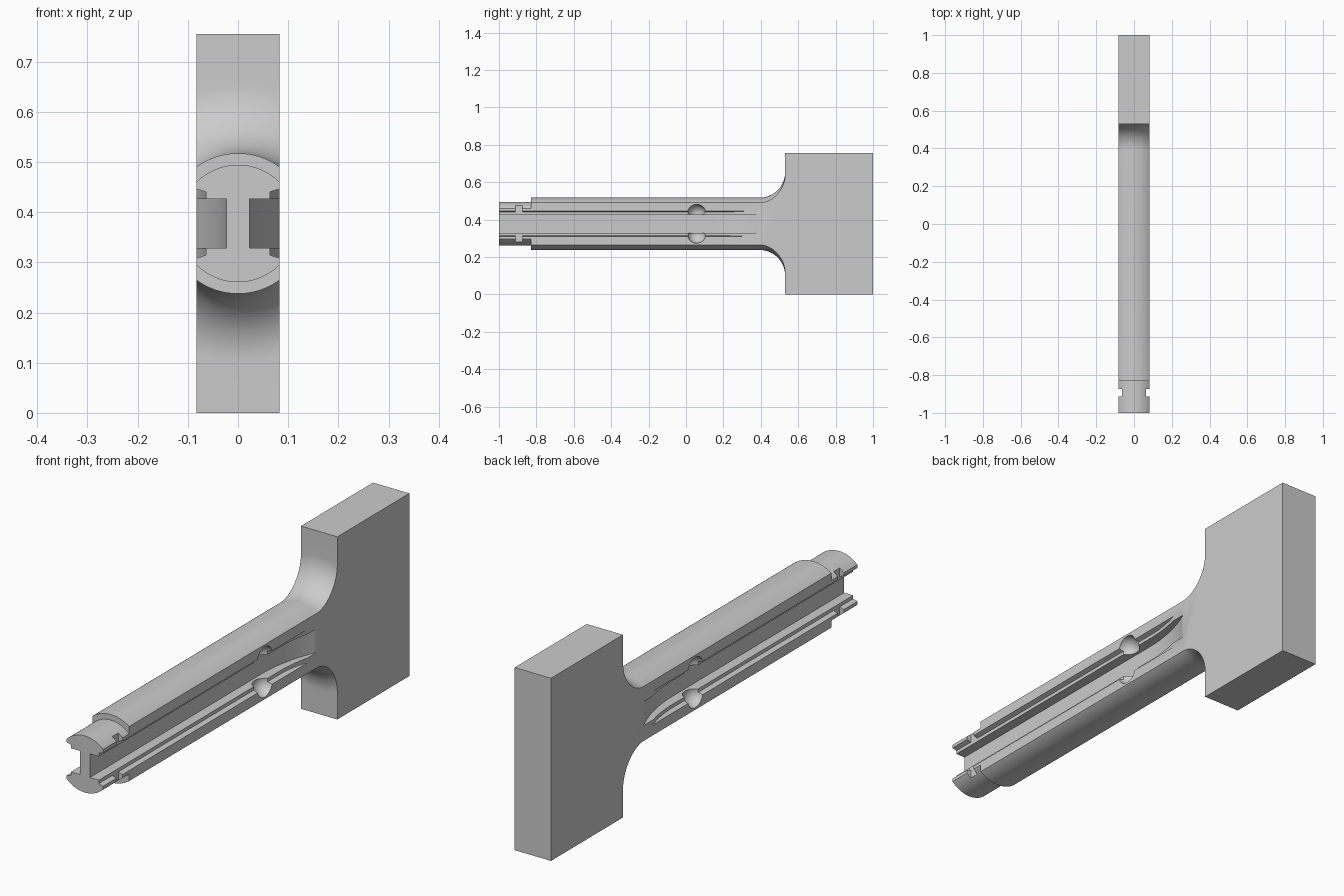
import bpy, bmesh, math
from mathutils import Matrix

if "Cube" in bpy.data.objects:
    bpy.data.objects.remove(bpy.data.objects["Cube"], do_unlink=True)

MID = 0.3775     # height of the shaft axis
HALF = 0.083     # half thickness of the whole part

steel = bpy.data.materials.new("light_grey")
steel.use_nodes = True
grey = (0.6, 0.6, 0.6, 1)
steel.diffuse_color = grey
steel.node_tree.nodes["Principled BSDF"].inputs["Base Color"].default_value = grey


def finish(name, bm):
    bmesh.ops.recalc_face_normals(bm, faces=bm.faces)
    mesh = bpy.data.meshes.new(name)
    bm.to_mesh(mesh)
    bm.free()
    mesh.materials.append(steel)
    ob = bpy.data.objects.new(name, mesh)
    bpy.context.collection.objects.link(ob)
    return ob


def box(name, x, y, z):
    bm = bmesh.new()
    size = [b - a for a, b in (x, y, z)]
    mid = [(a + b) / 2 for a, b in (x, y, z)]
    bmesh.ops.create_cube(bm, size=1, matrix=Matrix.Translation(mid) @ Matrix.Diagonal((*size, 1)))
    return finish(name, bm)


def revolve(name, profile, steps=128):
    """Turn (y, radius) points around the shaft axis."""
    bm = bmesh.new()
    rings = []
    for y, r in profile:
        angles = [2 * math.pi * i / steps for i in range(steps)]
        rings.append([bm.verts.new((r * math.sin(a), y, MID + r * math.cos(a))) for a in angles])
    for a, b in zip(rings, rings[1:]):
        for i in range(steps):
            j = (i + 1) % steps
            bm.faces.new((a[i], a[j], b[j], b[i]))
    bm.faces.new(rings[0])
    bm.faces.new(rings[-1])
    return finish(name, bm)


def groove(name, side, depth_x, end_y, height, slope=0.0, radius=0.65):
    """Lengthwise groove that sweeps out to the side face at end_y."""
    depth = HALF - depth_x
    start = end_y - math.sqrt(2 * radius * depth - depth ** 2)
    last = math.acos(1 - (depth + 0.02) / radius)
    pts = [(depth_x, -1.1)]
    for i in range(17):
        a = last * i / 16
        pts.append((depth_x + radius * (1 - math.cos(a)), start + radius * math.sin(a)))
    pts.append((pts[-1][0], -1.1))
    bm = bmesh.new()
    layers = []
    for s in (-1, 1):
        layers.append([bm.verts.new((side * x, y, MID + s * (height + slope * (x - depth_x))))
                       for x, y in pts])
    for layer in layers:
        bm.faces.new(layer)
    for i in range(len(pts)):
        j = (i + 1) % len(pts)
        bm.faces.new((layers[0][i], layers[0][j], layers[1][j], layers[1][i]))
    return finish(name, bm)


def ball(name, x, y, z, r):
    bm = bmesh.new()
    bmesh.ops.create_uvsphere(bm, u_segments=48, v_segments=24, radius=r,
                              matrix=Matrix.Translation((x, y, z)))
    return finish(name, bm)


def combine(target, tool, operation):
    mod = target.modifiers.new(tool.name, 'BOOLEAN')
    mod.operation, mod.solver, mod.object = operation, 'EXACT', tool
    bpy.context.view_layer.objects.active = target
    bpy.ops.object.modifier_apply(modifier=mod.name)
    bpy.data.objects.remove(tool, do_unlink=True)


# Round shaft with a stepped nose and a flared root
nose, body, flare, root = 0.117, 0.14, 0.137, 0.53
profile = [(-1, nose), (-0.83, nose), (-0.83, body)]
for i in range(21):
    a = math.pi / 2 * i / 20
    profile.append((root - flare + flare * math.sin(a), body + flare * (1 - math.cos(a))))
profile.append((root + 0.1, body + flare))
holder = revolve("slotted_shaft_and_block", profile)

# Rear block, then both trimmed to one flat thickness
combine(holder, box("block", (-0.4, 0.4), (root, 1), (0, 2 * MID)), 'UNION')
combine(holder, box("slab", (-HALF, HALF), (-1.2, 1.2), (-0.2, 1)), 'INTERSECT')

# Side grooves, shallow lips, nose notches and round pockets on both sides
for side in (-1, 1):
    combine(holder, groove("slot", side, 0.023, 0.395, 0.049), 'DIFFERENCE')
    combine(holder, groove("lip", side, 0.064, 0.337, 0.063, slope=0.32), 'DIFFERENCE')
    xs = sorted((side * 0.064, side * 0.12))
    combine(holder, box("notch", xs, (-0.912, -0.873), (0.1, 0.65)), 'DIFFERENCE')
    for up in (-1, 1):
        combine(holder, ball("pocket", side * HALF, 0.057, MID + up * 0.055, 0.049), 'DIFFERENCE')

# Smooth the rounds, keep the machined edges crisp
bpy.ops.object.select_all(action='DESELECT')
holder.select_set(True)
bpy.context.view_layer.objects.active = holder
bpy.ops.object.shade_smooth_by_angle(angle=math.radians(30))
